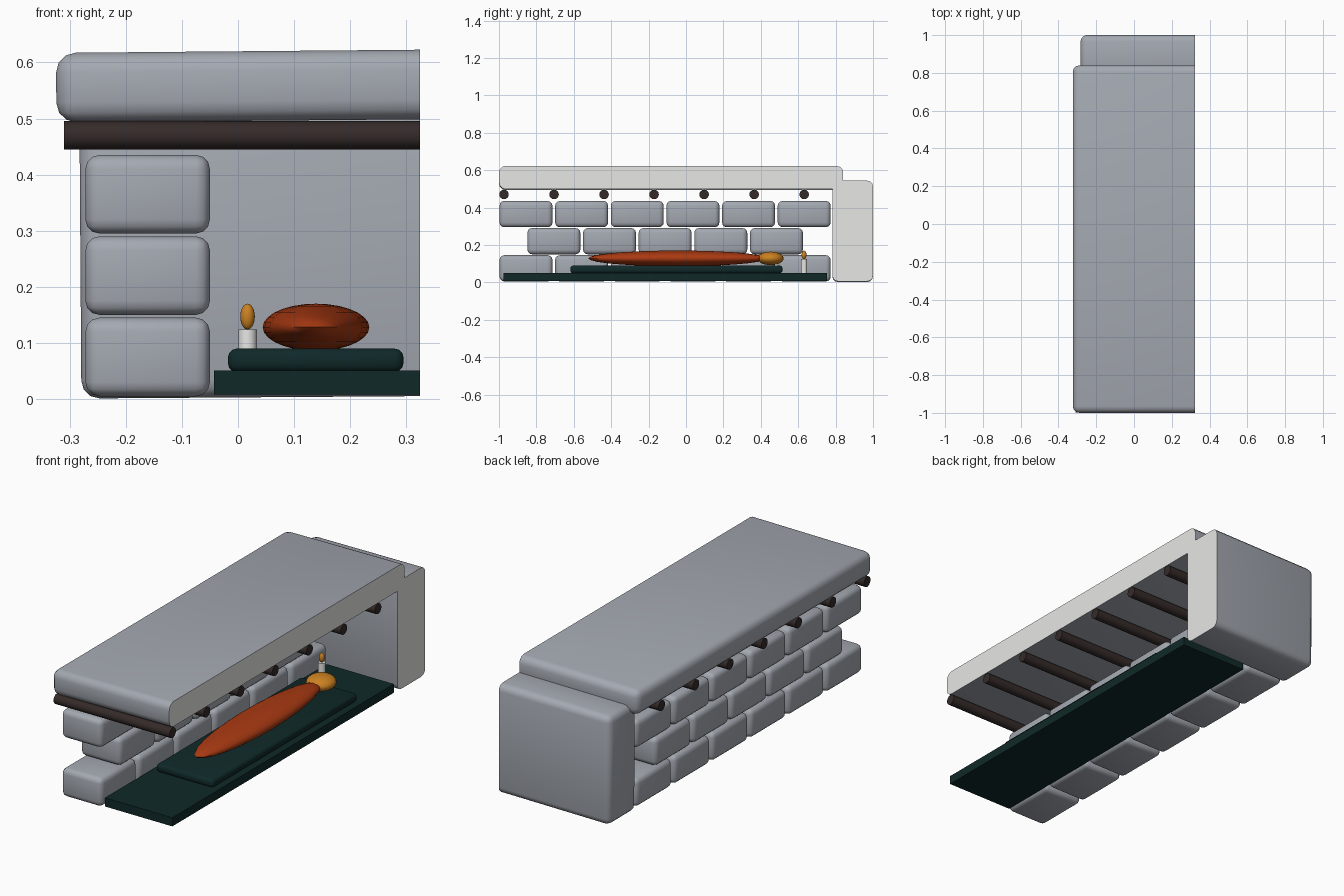
import bpy, bmesh, math
from mathutils import Matrix, Vector

if "Cube" in bpy.data.objects:
    bpy.data.objects.remove(bpy.data.objects["Cube"])


def material(name, rgb):
    m = bpy.data.materials.new(name)
    m.diffuse_color = (*rgb, 1)
    m.use_nodes = True
    m.node_tree.nodes["Principled BSDF"].inputs["Base Color"].default_value = m.diffuse_color
    return m


STONE = material("grey stone", (0.37, 0.395, 0.44))
PALE = material("pale white", (0.8, 0.8, 0.79))
WOOD = material("dark wood", (0.035, 0.024, 0.022))
CLOTH = material("dark teal", (0.005, 0.022, 0.022))
RUST = material("rust red", (0.40, 0.042, 0.006))
GOLD = material("gold", (0.60, 0.22, 0.015))

CUT_X = 0.324  # plane where the section is opened


def finish(name, bm, mats, angle=35):
    bmesh.ops.recalc_face_normals(bm, faces=bm.faces)
    mesh = bpy.data.meshes.new(name)
    bm.to_mesh(mesh)
    bm.free()
    for m in mats:
        mesh.materials.append(m)
    ob = bpy.data.objects.new(name, mesh)
    bpy.context.collection.objects.link(ob)
    bpy.ops.object.select_all(action='DESELECT')
    ob.select_set(True)
    bpy.context.view_layer.objects.active = ob
    bpy.ops.object.shade_smooth_by_angle(angle=math.radians(angle))
    return ob


def box(name, lo, hi, mat, bevel=0.0, tilt=0.0, cut=False):
    """Box between two corners, optionally rounded, tilted and cut open."""
    lo, hi = Vector(lo), Vector(hi)
    bm = bmesh.new()
    bmesh.ops.create_cube(bm, size=1)
    bmesh.ops.scale(bm, vec=hi - lo, verts=bm.verts)
    if bevel:
        bmesh.ops.bevel(bm, geom=bm.edges[:], offset=bevel, segments=3,
                        profile=0.5, affect='EDGES')
    bmesh.ops.rotate(bm, matrix=Matrix.Rotation(math.radians(tilt), 3, 'Y'),
                     verts=bm.verts)
    bmesh.ops.translate(bm, vec=(lo + hi) / 2, verts=bm.verts)
    mats = [mat]
    if cut:
        bmesh.ops.bisect_plane(bm, geom=bm.verts[:] + bm.edges[:] + bm.faces[:],
                               plane_co=(CUT_X, 0, 0), plane_no=(1, 0, 0),
                               clear_outer=True)
        rim = [e for e in bm.edges if e.is_boundary]
        for f in bmesh.ops.contextual_create(bm, geom=rim)["faces"]:
            f.material_index = 1
        mats.append(PALE)
    return finish(name, bm, mats, 50 if bevel else 30)


def ellipsoid(name, centre, radii, mat, u=24, v=14):
    bm = bmesh.new()
    bmesh.ops.create_uvsphere(bm, u_segments=u, v_segments=v, radius=1)
    bmesh.ops.scale(bm, vec=radii, verts=bm.verts)
    bmesh.ops.translate(bm, vec=centre, verts=bm.verts)
    return finish(name, bm, [mat], 60)


def cylinder(name, centre, radius, length, mat, axis='Z', sides=16):
    bm = bmesh.new()
    bmesh.ops.create_cone(bm, cap_ends=True, segments=sides, radius1=radius,
                          radius2=radius, depth=length)
    if axis == 'X':
        bmesh.ops.rotate(bm, matrix=Matrix.Rotation(math.pi / 2, 3, 'Y'),
                         verts=bm.verts)
    bmesh.ops.translate(bm, vec=centre, verts=bm.verts)
    return finish(name, bm, [mat])


# roof slab and end block, both cut open on the right
box("roof_slab", (-0.324, -1.0, 0.497), (0.60, 0.84, 0.621), STONE, 0.035, -0.5, True)
box("end_block", (-0.281, 0.782, 0.004), (0.58, 1.0, 0.543), STONE, 0.032, -0.4, True)

# staggered wall stones
for row in range(3):
    z = 0.005 + row * 0.145
    odd = row % 2
    for i in range(5 if odd else 6):
        y = -0.997 + 0.149 * odd + i * 0.2975
        box(f"wall_stone_{row + 1}_{i + 1}", (-0.272, y, z),
            (-0.05, y + 0.283, z + 0.14), STONE, 0.025)

# round beams under the roof
for i in range(7):
    cylinder(f"beam_{i + 1}", (0.007, -0.973 + i * 0.2675, 0.47), 0.0255, 0.634, WOOD, 'X')

# floor and sleeping pad
box("floor", (-0.043, -0.976, 0.008), (CUT_X, 0.755, 0.051), CLOTH)
box("pad", (-0.018, -0.618, 0.048), (0.295, 0.516, 0.09), CLOTH, 0.016)

# wrapped body and head
ellipsoid("wrapped_body", (0.139, -0.045, 0.128), (0.095, 0.478, 0.042), RUST)
ellipsoid("head", (0.139, 0.452, 0.128), (0.068, 0.07, 0.036), GOLD)

# candle and flame
cylinder("candle", (0.017, 0.631, 0.087), 0.0165, 0.074, PALE)
ellipsoid("flame", (0.017, 0.631, 0.147), (0.013, 0.013, 0.023), GOLD, 16, 10)
